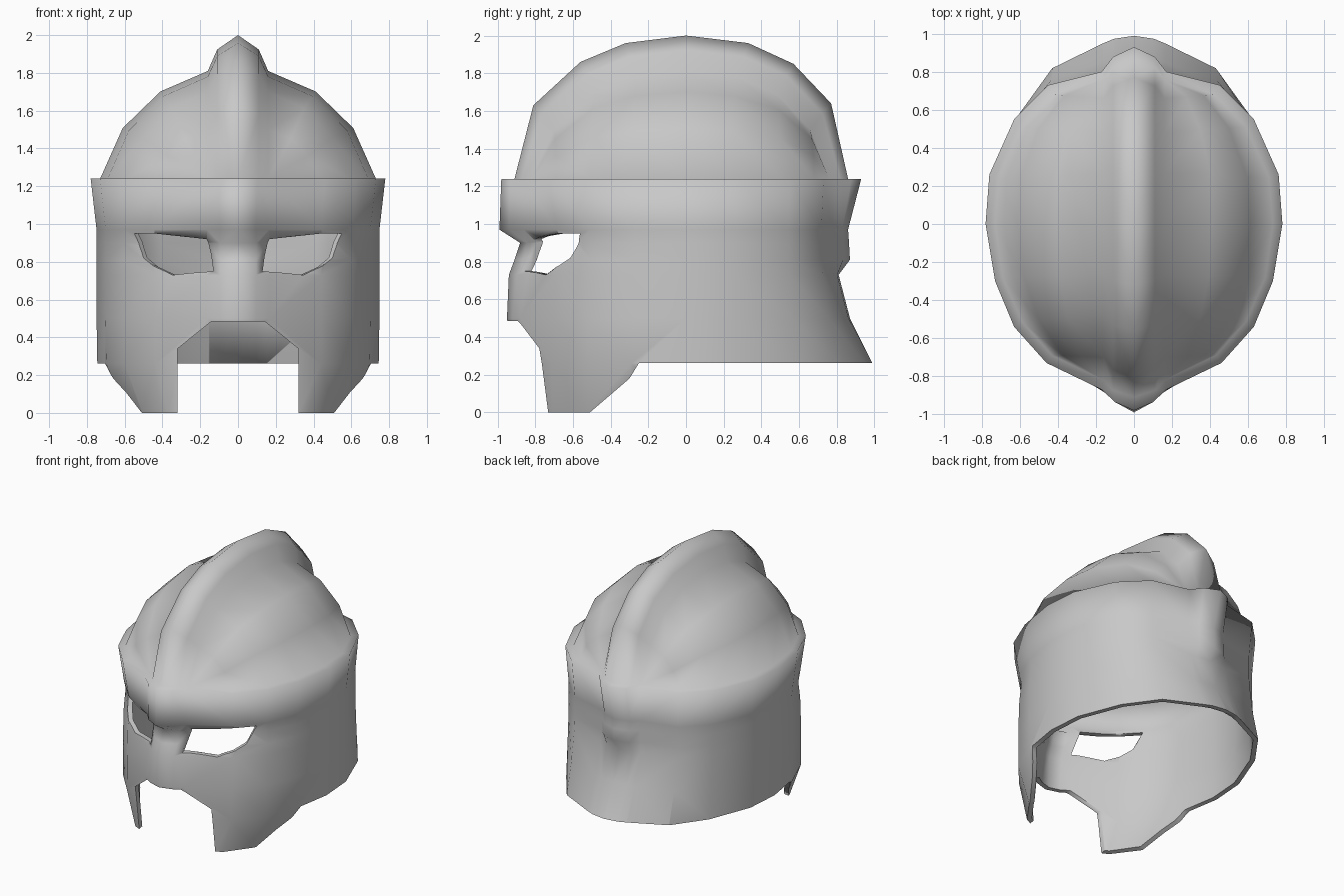
import bpy, bmesh, math

if "Cube" in bpy.data.objects:
    bpy.data.objects.remove(bpy.data.objects["Cube"])

steel = bpy.data.materials.new("steel_grey")
steel.diffuse_color = (0.58, 0.58, 0.58, 1)
steel.use_nodes = True
steel.node_tree.nodes["Principled BSDF"].inputs["Base Color"].default_value = steel.diffuse_color

RIM = 1.24
# Half outline of the rim, front centre round to back centre
OUTLINE = [(0, -.98), (.10, -.94), (.17, -.87), (.46, -.73), (.63, -.54), (.73, -.30), (.78, 0),
           (.76, .26), (.63, .55), (.45, .73), (.17, .80), (.11, .88), (0, .93)]
# Body levels: z, width scale, nose y, nose side y, front scale, back centre y, back side y
LEVELS = [(RIM, 1, -.98, -.87, 1, .93, .80), (.97, .96, -.99, -.86, .94, .86, .78),
          (.90, .96, -.88, -.79, .90, .865, .78), (.81, .96, -.91, -.81, .93, .87, .78),
          (.73, .96, -.94, -.84, .95, .81, .79), (.50, .96, -.95, -.88, .96, .87, .85),
          (.26, .955, -.92, -.84, .97, .99, .95), (0, .80, -.90, -.82, .97, .99, .95)]
# Dome: crest top, crest base (y, z) and dome foot (x, y) at each station
TOP = [(-.91, RIM), (-.81, 1.63), (-.56, 1.86), (-.32, 1.96), (0, 2), (.33, 1.96),
       (.57, 1.85), (.77, 1.64), (.86, RIM)]
BASE = [(-.82, RIM), (-.70, 1.50), (-.48, 1.70), (-.27, 1.78), (0, 1.81), (.27, 1.78),
        (.48, 1.69), (.66, 1.50), (.76, RIM)]
FOOT = [(.16, -.82), (.43, -.69), (.59, -.51), (.69, -.28), (.73, 0), (.71, .24),
        (.59, .51), (.42, .68), (.16, .76)]


def ring(level):
    z, sx, nose, side, front, back, back_side = level
    pts = []
    for i, (x, y) in enumerate(OUTLINE):
        if i < 3:
            y = (nose, nose * .6 + side * .4, side)[i]
        elif i < 6:
            y *= front
        elif i > 9:
            y = (back_side, back_side * .4 + back * .6, back)[i - 10]
        elif i > 7:
            y *= 1 + (back_side / .80 - 1) * (.3 if i == 8 else .65)
        pts.append((x * sx, y, z))
    return pts


def station(i):
    (ty, tz), (by, bz), (fx, fy) = TOP[i], BASE[i], FOOT[i]
    pts = [(0, ty, tz), (.11, ty * .6 + by * .4, tz * .6 + bz * .4)]
    for u, v in ((0, 1), (.44, .81), (.79, .47), (1, 0)):
        pts.append((.16 + u * (fx - .16), by + u * (fy - by), RIM + v * (bz - RIM)))
    return pts


def skin(bm, rows):
    grid = [[bm.verts.new(p) for p in r] for r in rows]
    for a, b in zip(grid, grid[1:]):
        for i in range(len(a) - 1):
            bm.faces.new((a[i], a[i + 1], b[i + 1], b[i]))


def finish(bm, name):
    bmesh.ops.recalc_face_normals(bm, faces=bm.faces)
    me = bpy.data.meshes.new(name)
    bm.to_mesh(me)
    bm.free()
    ob = bpy.data.objects.new(name, me)
    bpy.context.collection.objects.link(ob)
    return ob


def prism(name, ends):
    """Closed solid between two matching loops of points."""
    bm = bmesh.new()
    a, b = [[bm.verts.new(p) for p in loop] for loop in ends]
    caps = [bm.faces.new(a), bm.faces.new(b)]
    for i in range(len(a)):
        j = (i + 1) % len(a)
        bm.faces.new((a[i], a[j], b[j], b[i]))
    bmesh.ops.triangulate(bm, faces=caps)
    return finish(bm, name)


# Half shell: crested dome, ledge and face-and-neck wall
bm = bmesh.new()
stations = [station(i) for i in range(9)]
skin(bm, stations)
ledge = stations[0][:2] + [s[-1] for s in stations] + stations[-1][1::-1]
skin(bm, [ledge] + [ring(l) for l in LEVELS])
bmesh.ops.remove_doubles(bm, verts=bm.verts, dist=.0005)
bmesh.ops.dissolve_degenerate(bm, edges=bm.edges, dist=.0005)
# Mirror to the other side
geom = bm.verts[:] + bm.edges[:] + bm.faces[:]
bmesh.ops.mirror(bm, geom=geom, axis='X', merge_dist=.0005)
bmesh.ops.remove_doubles(bm, verts=bm.verts, dist=.0005)
helmet = finish(bm, "helmet_shell")
helmet.data.materials.append(steel)

# Cutters: eye openings (square to the face), mouth opening, neck trim behind the cheek guards
EYE = [(.13, -.86, .75), (.16, -.78, .92), (.43, -.65, .95), (.54, -.55, .95),
       (.49, -.60, .82), (.34, -.73, .73)]
MOUTH = [(.32, -.2), (.32, .34), (.14, .485), (-.14, .485), (-.32, .34), (-.32, -.2)]
NECK = [(-.51, -.2), (-.51, 0), (-.30, .18), (-.25, .262), (1.5, .262), (1.5, -.2)]
cutters = [prism("eye_cutter", [[(s * x * (1 - 1.2 * t), y + .85 * t, z) for x, y, z in EYE]
                                for t in (-.2, .2)]) for s in (1, -1)]
cutters.append(prism("mouth_cutter", [[(x, y, z) for x, z in MOUTH] for y in (-1.3, -.3)]))
cutters.append(prism("neck_cutter", [[(x, y, z) for y, z in NECK] for x in (-1.3, 1.3)]))

bpy.context.view_layer.objects.active = helmet
helmet.select_set(True)
mod = helmet.modifiers.new("thickness", 'SOLIDIFY')
mod.thickness, mod.offset = .035, -1
bpy.ops.object.modifier_apply(modifier=mod.name)
for c in cutters:
    mod = helmet.modifiers.new("cut", 'BOOLEAN')
    mod.operation, mod.solver, mod.object = 'DIFFERENCE', 'EXACT', c
    bpy.ops.object.modifier_apply(modifier=mod.name)
    bpy.data.objects.remove(c)

# Smooth metal everywhere, crisp only along the cut openings
bpy.ops.object.shade_smooth_by_angle(angle=math.radians(70))
me = helmet.data
for e in me.edges:
    if min(me.vertices[v].co.z for v in e.vertices) > .96:
        e.use_edge_sharp = False
